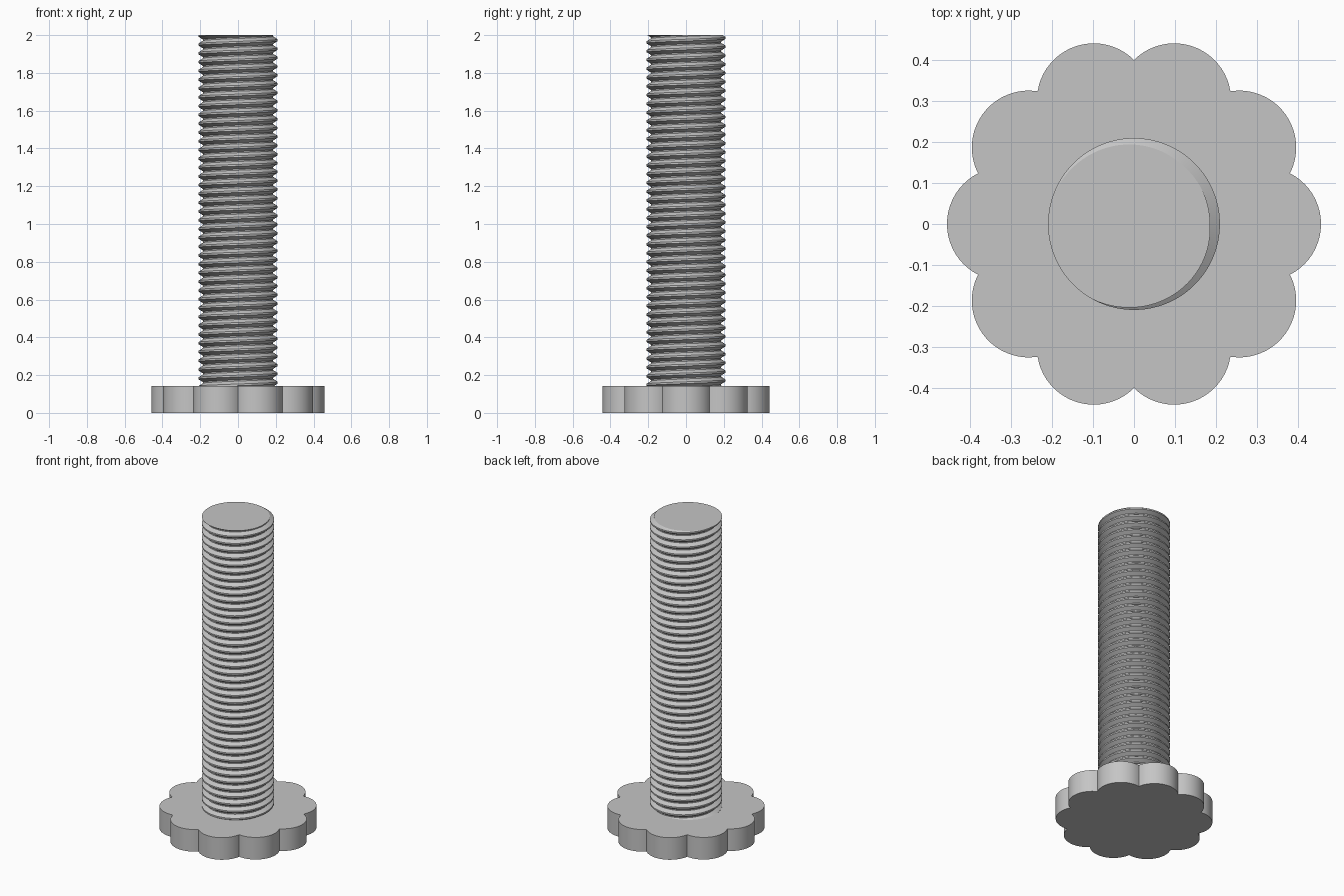
import bpy, bmesh
from math import pi, sin, cos, radians

cube = bpy.data.objects.get("Cube")
if cube:
    bpy.data.objects.remove(cube, do_unlink=True)

# Single plain grey
GREY = (0.56, 0.56, 0.56, 1.0)
mat = bpy.data.materials.new("plain grey")
mat.use_nodes = True
mat.diffuse_color = GREY
mat.node_tree.nodes["Principled BSDF"].inputs["Base Color"].default_value = GREY

TOP, HEAD_TOP = 2.0, 0.142


def finish(name, bm, angle):
    bmesh.ops.recalc_face_normals(bm, faces=bm.faces[:])
    mesh = bpy.data.meshes.new(name)
    bm.to_mesh(mesh)
    bm.free()
    mesh.materials.append(mat)
    obj = bpy.data.objects.new(name, mesh)
    bpy.context.collection.objects.link(obj)
    bpy.ops.object.select_all(action="DESELECT")
    obj.select_set(True)
    bpy.context.view_layer.objects.active = obj
    bpy.ops.object.shade_smooth_by_angle(angle=radians(angle))
    return obj


def scalloped_head(lobes=10, ring=0.318, radius=0.139, steps=20):
    """Outline of overlapping circles, extruded upwards."""
    bm = bmesh.new()
    # half-angle of each lobe up to the notch shared with its neighbour
    half_gap = ring * sin(pi / lobes)
    reach = (radius ** 2 - half_gap ** 2) ** 0.5
    half = pi / lobes + math_atan(half_gap, reach)
    verts = []
    for i in range(lobes):
        mid = 2 * pi * i / lobes
        for s in range(steps):
            a = mid - half + 2 * half * s / steps
            verts.append(bm.verts.new((ring * cos(mid) + radius * cos(a),
                                       ring * sin(mid) + radius * sin(a), 0)))
    base = bm.faces.new(verts)
    out = bmesh.ops.extrude_face_region(bm, geom=[base], use_keep_orig=True)
    moved = [g for g in out["geom"] if isinstance(g, bmesh.types.BMVert)]
    bmesh.ops.translate(bm, verts=moved, vec=(0, 0, HEAD_TOP))
    return finish("scalloped_head", bm, 25)


def math_atan(a, b):
    from math import atan2
    return atan2(a, b)


def threaded_shank(pitch=0.0465, root=0.186, crest=0.21, segs=80):
    """Helical thread surface, trimmed flat at both ends and capped."""
    bm = bmesh.new()
    # one tooth: (fraction of pitch, radius)
    tooth = [(-0.07, root), (0.07, root), (0.4, crest), (0.6, crest)]
    turns = int((TOP - HEAD_TOP) / pitch) + 3
    start = radians(25)
    columns = []
    for c in range(segs + 1):
        a = 2 * pi * c / segs
        lift = TOP + pitch * (c / segs + 1)
        columns.append([bm.verts.new((r * cos(start + a), r * sin(start + a),
                                      lift + (u - k) * pitch))
                        for k in range(turns, -1, -1) for u, r in tooth])
    for left, right in zip(columns, columns[1:]):
        for j in range(len(left) - 1):
            bm.faces.new((left[j], right[j], right[j + 1], left[j + 1]))
    bmesh.ops.remove_doubles(bm, verts=bm.verts[:], dist=0.0001)
    # trim and cap
    for z, up in ((TOP, 1), (HEAD_TOP - 0.02, -1)):
        cut = bmesh.ops.bisect_plane(
            bm, geom=bm.verts[:] + bm.edges[:] + bm.faces[:], dist=0.00001,
            plane_co=(0, 0, z), plane_no=(0, 0, up), clear_outer=True)
        rim = [g for g in cut["geom_cut"] if isinstance(g, bmesh.types.BMEdge)]
        rim = [e for e in rim if e.is_boundary]
        bmesh.ops.holes_fill(bm, edges=rim, sides=0)
    return finish("threaded_shank", bm, 30)


scalloped_head()
threaded_shank()
